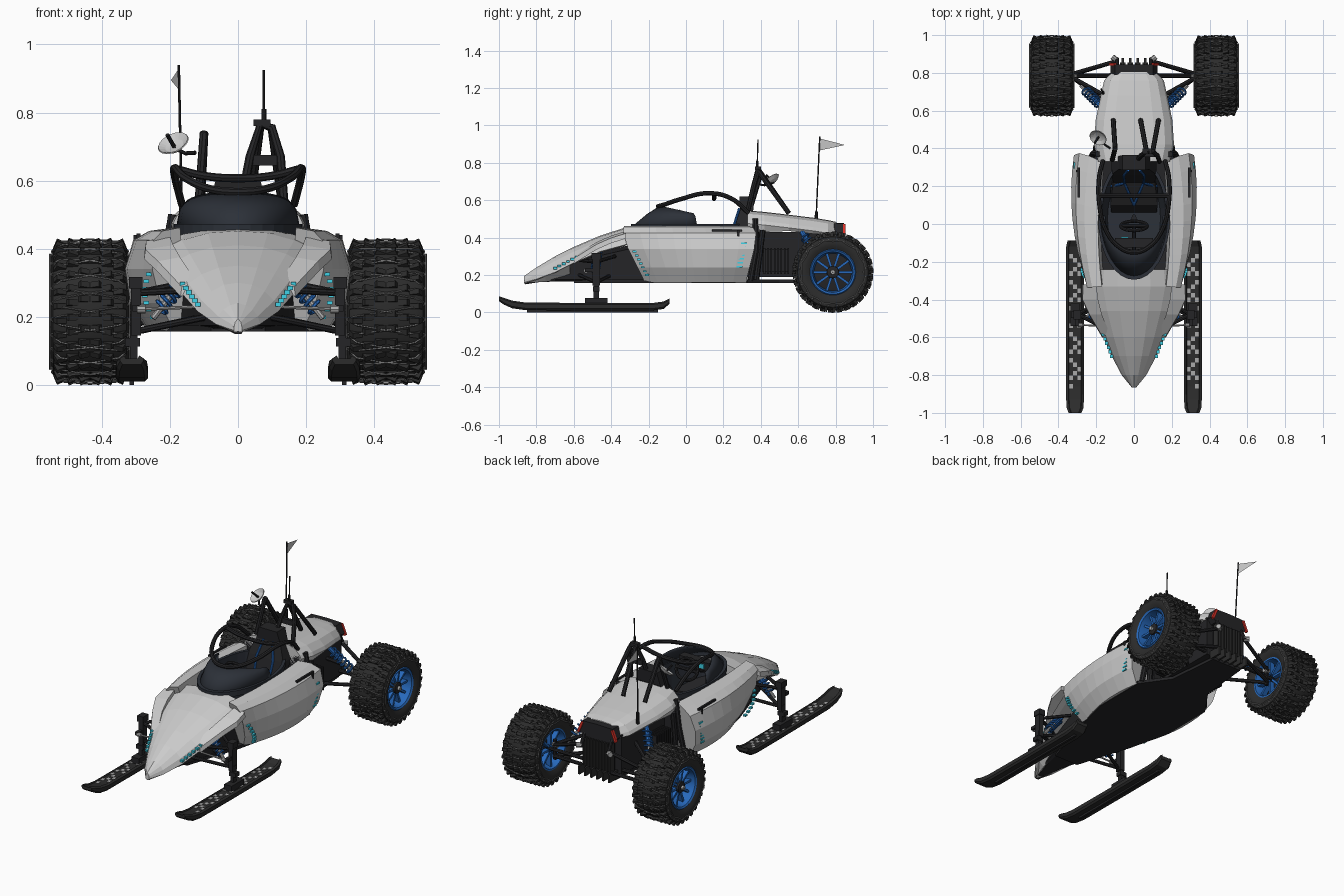
import bpy, bmesh, math
from mathutils import Vector, Matrix

if "Cube" in bpy.data.objects:
    bpy.data.objects.remove(bpy.data.objects["Cube"])
pi, sin, cos = math.pi, math.sin, math.cos

def mat(name, *c):
    m = bpy.data.materials.new(name); m.diffuse_color = (*c, 1); return m
DARK, RUBBER, SHADE = mat("dark", .018, .018, .02), mat("rubber", .025, .025, .025), mat("tub", .025, .03, .04)
BLUE, CYAN, RED = mat("blue", .02, .14, .5), mat("cyan", .05, .65, .8), mat("red", .7, .03, .02)
STEEL, CHAIN = mat("steel", .4, .4, .4), mat("chain", .2, .2, .2)

def finish(o, m=None, sym=False, smooth=True):
    if m: o.data.materials.append(m)
    if smooth:
        bpy.ops.object.select_all(action='DESELECT')
        o.select_set(True); bpy.context.view_layer.objects.active = o
        bpy.ops.object.shade_smooth_by_angle(angle=math.radians(35))
    if sym:
        o.modifiers.new("mirror", 'MIRROR').use_clip = False
    return o

def mesh(name, verts, faces, m=None, sym=False, smooth=False):
    me = bpy.data.meshes.new(name); me.from_pydata([tuple(v) for v in verts], [], faces)
    bm = bmesh.new(); bm.from_mesh(me)
    bmesh.ops.recalc_face_normals(bm, faces=bm.faces); bm.to_mesh(me); bm.free()
    o = bpy.data.objects.new(name, me); bpy.context.collection.objects.link(o)
    return finish(o, m, sym, smooth)

def loft(name, rings, m=None, sym=False, smooth=False, caps=True, closed=True):
    n = len(rings[0]); k = n if closed else n - 1
    f = [(i*n+j, i*n+(j+1) % n, (i+1)*n+(j+1) % n, (i+1)*n+j) for i in range(len(rings)-1) for j in range(k)]
    if caps: f += [tuple(range(n)), tuple(range((len(rings)-1)*n, len(rings)*n))]
    return mesh(name, [p for r in rings for p in r], f, m, sym, smooth)

def boxes(name, items, m=None, sym=False):
    # many boxes in one object: (centre, size, rotation matrix or None)
    v, f = [], []
    for c, s, r in items:
        b = len(v)
        for x in (-.5, .5):
            for y in (-.5, .5):
                for z in (-.5, .5):
                    p = Vector((x*s[0], y*s[1], z*s[2]))
                    v.append(Vector(c) + (r @ p if r else p))
        f += [tuple(b+i for i in q) for q in ((0,1,3,2),(4,6,7,5),(0,4,5,1),(2,3,7,6),(0,2,6,4),(1,5,7,3))]
    return mesh(name, v, f, m, sym)

def tubes(name, paths, r, m=None, sym=False, cyclic=False, curved=False, res=2):
    cu = bpy.data.curves.new(name, 'CURVE'); cu.dimensions = '3D'
    cu.bevel_depth, cu.bevel_resolution, cu.use_fill_caps, cu.resolution_u = r, res, True, 6
    for p in paths:
        s = cu.splines.new('BEZIER' if curved else 'POLY')
        (s.bezier_points if curved else s.points).add(len(p)-1)
        for i, q in enumerate(p):
            if curved:
                b = s.bezier_points[i]; b.co = q; b.handle_left_type = b.handle_right_type = 'AUTO'
            else: s.points[i].co = (*q, 1)
        s.use_cyclic_u = cyclic
    o = bpy.data.objects.new(name, cu); bpy.context.collection.objects.link(o)
    bpy.ops.object.select_all(action='DESELECT'); o.select_set(True)
    bpy.context.view_layer.objects.active = o
    bpy.ops.object.convert(target='MESH')
    return finish(bpy.context.object, m, sym)

WC = Vector((.435, .785, .215))                       # rear wheel centre
def polar(x, r, a): return WC + Vector((x, r*cos(a), r*sin(a)))
def lathe(name, prof, m, seg=48, closed=False):
    n = len(prof)
    rings = [[polar(x, r, 2*pi*i/seg) for x, r in prof] for i in range(seg+1)]
    return loft(name, rings, m, True, True, False, closed)

def full(half, y):                                    # half section -> full ring
    return [(x, y, z) for x, z in half] + [(-x, y, z) for x, z in half[-2:0:-1]]

# hood and dark keel beneath it
hood = [(-.865,.012,.195,.16), (-.8,.065,.24,.178), (-.7,.118,.30,.215), (-.6,.162,.35,.265),
        (-.46,.215,.41,.325), (-.33,.25,.452,.36), (-.24,.24,.462,.40)]
loft("hood", [full([(0,t),(.35*w,t-.006),(.66*w,t-.3*(t-l)),(.9*w,t-.62*(t-l)),(w,l),(.85*w,l-.006),(0,l-.003)], y) for y,w,t,l in hood])
keel = [(-.86,.01,.17,.158), (-.7,.06,.24,.165), (-.56,.10,.30,.165), (-.3,.15,.36,.16), (-.1,.2,.3,.16)]
loft("keel", [full([(0,t),(w,t-.02),(w,b+.01),(.8*w,b),(0,b)], y) for y,w,t,b in keel], DARK)
loft("nose_underside", [full([(0,t),(w,t),(.5*w,b),(0,b)], y) for y,w,t,b in
     [(-.865,.012,.17,.157), (-.75,.085,.2,.165), (-.62,.135,.26,.19)]])
# side wings over the ski suspension
loft("front_fender", [[(a,y,z),(b,y,z-.012),(b+.004,y,z-.04),(a,y,z-.03)] for y,a,b,z in
     [(-.6,.12,.165,.30), (-.48,.17,.235,.375), (-.4,.19,.272,.41), (-.32,.2,.27,.435)]], None, True)

# side pods: rows of (z, y front, y rear, x front, x middle, x rear)
rows = [(.462,-.33,.33,.17,.19,.17), (.452,-.335,.36,.222,.262,.235), (.425,-.335,.375,.248,.305,.29),
        (.34,-.31,.365,.252,.326,.318), (.24,-.26,.34,.228,.31,.3), (.16,-.22,.32,.19,.262,.25), (.165,-.22,.32,.15,.17,.16)]
def podpt(r, t):
    z, a, b, x0, x1, x2 = r
    return (x0*(1-t)*(1-2*t) + x1*4*t*(1-t) + x2*t*(2*t-1), a+(b-a)*t, z)
loft("side_pod", [[podpt(r, i/8) for r in rows] for i in range(9)], None, True)
boxes("door_handle", [((.292,.22,.438),(.012,.16,.012),None), ((.302,.28,.41),(.01,.012,.06),None)], DARK, True)
# cyan marker strips
boxes("marker_lights", [((.262+.004*i*(2.5-i*.5),-.275+.011*i,.325-.021*i),(.016,.02,.01),None) for i in range(7)] +
      [((.313-.001*i,.31-.004*i,.37-.021*i),(.016,.03,.009),None) for i in range(7)] +
      [((.118+.009*i,-.7+.023*i,.236+.012*i),(.016,.018,.012),None) for i in range(6)], CYAN, True)
# flat floor
loft("floor", [full([(0,.175),(w,.175),(w,.157),(0,.157)], y) for y,w in [(-.6,.08),(-.25,.19),(0,.25),(.33,.25),(.5,.13),(.82,.1)]], DARK)

# cockpit tub, open at the top
def oval(kx, ky, z, n=32): return [(kx*cos(2*pi*i/n), .03+ky*sin(2*pi*i/n), z) for i in range(n)]
loft("cockpit_tub", [oval(.19,.325,.44), oval(.19,.325,.472), oval(.172,.305,.472), oval(.165,.29,.3), oval(.14,.25,.19), oval(.01,.02,.185)], SHADE, caps=False)
# wrap-around windscreen
arc = [pi*(1+i/18) for i in range(19)]
w = loft("windscreen", [[(.182*cos(a), .06+.345*sin(a), .462) for a in arc],
     [(.172*cos(a), .05+.26*sin(a), .515-.02*sin(a)*.5) for a in arc],
     [(.158*cos(a), .04+.18*sin(a), .53-.04*sin(a)) for a in arc]], SHADE, smooth=True, caps=False, closed=False)
w.modifiers.new("thick", 'SOLIDIFY').thickness = .008
# halo ring and its crossbar
tubes("halo", [[(-.165,.335,.53),(-.185,.24,.61),(-.185,.12,.637),(-.15,-.03,.605),(-.08,-.12,.575),(0,-.15,.567),
      (.08,-.12,.575),(.15,-.03,.605),(.185,.12,.637),(.185,.24,.61),(.165,.335,.53)],
      [(-.185,.15,.635),(-.1,.15,.614),(0,.15,.607),(.1,.15,.614),(.185,.15,.635)]], .012, DARK, curved=True)
# seat with headrest, harness and steering wheel
loft("seat", [[(-w,y-d,z),(w,y-d,z),(w,y+.05,z),(-w,y+.05,z)] for w,y,d,z in
     [(.12,.16,.1,.19),(.125,.2,.1,.25),(.11,.24,.02,.3),(.12,.28,.02,.46),(.08,.31,.02,.55),(.06,.315,.03,.62)]], DARK)
tubes("harness", [[(.03,.285,.555),(.055,.255,.46),(.05,.215,.33),(0,.1,.275)], [(.05,.215,.33),(.12,.2,.27)]], .007, BLUE, True)
tubes("steering_wheel", [[(.07*cos(2*pi*i/24), -.01-.025*sin(2*pi*i/24), .485+.055*sin(2*pi*i/24)) for i in range(24)]], .009, DARK, cyclic=True)
tubes("steering_column", [[(0,-.01,.485),(0,-.25,.38)], [(-.07,-.01,.485),(.07,-.01,.485)]], .01, DARK)
boxes("dash_screen", [((0,-.1,.495),(.2,.05,.05),None)], DARK)
boxes("dash_display", [((-.05,-.072,.495),(.04,.006,.025),None)], CYAN)

# rear cowl
cowl = [(.33,.19,.545,.43), (.42,.212,.537,.43), (.55,.203,.522,.435), (.68,.176,.506,.42), (.76,.158,.493,.415), (.805,.118,.483,.42)]
loft("rear_cowl", [full([(0,t),(.5*w,t-.003),(.78*w,t-.018),(.95*w,t-.05),(w,t-.07),(.93*w,l),(0,l)], y) for y,w,t,l in cowl])
# tail panel with lights
loft("tail_panel", [full([(0,.478),(.1,.475),(.125,.42),(.1,.39),(0,.385)], y) for y in (.79,.845)], DARK)
boxes("tail_light", [((.112,.846,.437),(.014,.014,.07),Matrix.Rotation(-.4,3,'Y'))], RED, True)
# engine bay, side radiators, rear grille and diffuser
boxes("engine_block", [((0,.58,.31),(.26,.44,.24),None), ((0,.8,.29),(.17,.08,.2),None), ((0,.36,.33),(.36,.06,.32),None)], DARK)
boxes("radiator_fins", [((.155,.42+.018*i,.275),(.07,.009,.14),None) for i in range(8)] + [((.15,.48,.275),(.05,.14,.12),None)], DARK, True)
boxes("rear_grille", [((-.09+.02*i,.835,.3),(.009,.04,.17),None) for i in range(10)] +
      [((-.1+.04*i,.84,.19),(.012,.08,.05),None) for i in range(6)], RUBBER)
tubes("side_frame", [[(.23,.345,.17),(.215,.375,.34),(.19,.37,.5)], [(.2,.375,.17),(.2,.41,.44)]], .016, DARK, True)

# roll hoop with rear stays
tubes("roll_hoop", [[(.01,.33,.54),(.035,.36,.67),(.065,.385,.765),(.1,.385,.755),(.125,.36,.67),(.135,.33,.54)],
      [(.065,.39,.76),(.035,.55,.53)], [(.1,.39,.75),(.13,.55,.53)], [(-.1,.4,.74),(-.11,.55,.53)], [(-.1,.4,.74),(-.115,.34,.54)]], .013, DARK)
boxes("hoop_bracket", [((.07,.385,.77),(.05,.03,.02),None), ((.08,.365,.66),(.1,.02,.03),None)], DARK)
tubes("short_antenna", [[(.076,.38,.76),(.076,.385,.925)]], .0035, DARK)
tubes("antenna_base", [[(.076,.38,.76),(.076,.381,.81)]], .007, DARK)
# dish on its arm
axis = Vector((-.35,-.55,.75)).normalized().to_track_quat('Z','Y').to_matrix()
loft("dish", [[Vector((-.188,.46,.705)) + axis @ Vector((r*cos(2*pi*i/20), r*sin(2*pi*i/20), z)) for i in range(20)]
     for r, z in ((.006,-.014),(.03,-.008),(.048,.006),(.046,.009),(.028,-.003),(.004,-.008))])
tubes("dish_arm", [[(-.186,.47,.695),(-.155,.42,.68),(-.125,.4,.682)], [(-.188,.46,.7),(-.208,.43,.735)]], .006, DARK)
# flag whip
tubes("flag_pole", [[(-.165,.695,.49),(-.174,.715,.94)]], .004, DARK)
tubes("flag_pole_base", [[(-.164,.694,.47),(-.166,.698,.54)]], .009, DARK)
mesh("flag", [(-.173,.714,.93),(-.172,.711,.865),(-.197,.85,.895)], [(0,1,2)])

# tyres with tread blocks
lathe("tyre", [(-.098,.118),(-.112,.14),(-.115,.165),(-.108,.188),(-.088,.2),(0,.204),(.088,.2),(.108,.188),(.115,.165),(.112,.14),(.098,.118),(.08,.112),(-.08,.112)], RUBBER, closed=True)
tread = []
for i in range(30):
    for k, x in enumerate((-.088,-.052,-.017,.017,.052,.088)):
        a = 2*pi*(i + .25*abs(2.5-k))/30
        rot = Matrix.Rotation(a, 3, 'X') @ Matrix.Rotation(.5 if x > 0 else -.5, 3, 'Z')
        tread.append((polar(x, .202 if abs(x) < .08 else .197, a), (.03,.016,.026) if abs(x) > .08 else (.03,.018,.02), Matrix.Rotation(0,3,'X') @ Matrix.Rotation(a,3,'X') @ Matrix.Rotation(pi/2,3,'X') @ Matrix.Rotation(0,3,'Z')
                      @ Matrix.Rotation(.4 if x > 0 else -.4, 3, 'Y') @ Matrix.Rotation(-pi/2,3,'X') @ Matrix.Rotation(-pi/2,3,'X')))
boxes("tread_blocks", tread, RUBBER, True)
# snow chains: crossing zigzags over the tread plus sidewall rings
zig = []
for ph in (1, -1):
    p = []
    for i in range(24):
        s = ph*(1 if i % 2 else -1)
        for x, r, o in ((-.113,.178,-.42), (-.085,.206,-.25), (0,.2125,0), (.085,.206,.25), (.113,.178,.42)) if s > 0 else ((.113,.178,-.42), (.085,.206,-.25), (0,.2125,0), (.085*-1,.206,.25), (-.113,.178,.42)):
            p.append(polar(x, r, 2*pi*(i+o)/24))
    zig.append(p)
for x in (-.117, .117):
    zig.append([polar(x, .165 + (.01 if i % 2 else 0), 2*pi*i/24) for i in range(24)])
tubes("snow_chain", zig, .0028, CHAIN, True, cyclic=True, res=0)
# rims, spokes and hubs
lathe("rim", [(.1,.124),(.106,.118),(.1,.108),(.04,.1),(-.06,.1),(-.1,.112),(-.1,.122)], BLUE)
lathe("rim_disc", [(.035,.105),(.045,.04),(.045,.001)], DARK)
lathe("inner_disc", [(-.04,.105),(-.06,.05),(-.06,.001)], DARK)
def spoke(i, x, n): return (polar(x,.066,2*pi*i/n), (.03,.085,.013), Matrix.Rotation(2*pi*i/n,3,'X'))
boxes("spokes_outer", [spoke(i,.06,10) for i in range(10)], BLUE, True)
boxes("spokes_inner", [spoke(i,-.07,8) for i in range(8)], BLUE, True)
lathe("hub", [(.05,.034),(.085,.032),(.09,.018),(.09,.001)], DARK, 20)
lathe("hub_nut", [(.088,.013),(.102,.012),(.103,.001)], STEEL, 12)

# rear suspension arms
tubes("rear_arms", [[(.1,.86,.34),(.325,.795,.25)], [(.12,.66,.34),(.325,.775,.25)], [(.1,.86,.22),(.33,.79,.18)], [(.12,.62,.2),(.33,.78,.18)],
      [(.09,.83,.42),(.09,.875,.33)], [(.08,.785,.215),(.37,.785,.215)], [(.325,.785,.16),(.325,.785,.28)]], .011, DARK, True)
tubes("rear_joints", [[(.302,.79,.25),(.335,.79,.25)], [(.09,.865,.34),(.115,.885,.34)]], .015, STEEL, True)
# ski suspension
tubes("front_arms", [[(.1,-.4,.2),(.285,-.48,.16)], [(.09,-.57,.2),(.285,-.48,.16)], [(.15,-.38,.3),(.295,-.48,.27)], [(.12,-.57,.28),(.295,-.48,.27)]], .01, DARK, True)
tubes("steering_rod", [[(.1,-.54,.23),(.29,-.535,.222)]], .005, STEEL, True)
tubes("rod_joint", [[(.272,-.535,.222),(.296,-.535,.222)]], .012, STEEL, True)
boxes("ski_upright", [((.3,-.48,.23),(.03,.04,.17),None), ((.306,-.48,.11),(.022,.03,.13),None), ((.31,-.48,.06),(.05,.12,.035),None),
      ((.3,-.48,.3),(.04,.05,.035),None), ((.3,-.51,.225),(.02,.06,.02),None), ((.31,-.48,.125),(.045,.035,.025),None)], DARK, True)
# coil-over shocks: spring helix round a rod
def shock(name, a, b, R, turns=6):
    a, b = Vector(a), Vector(b); q = (b-a).to_track_quat('Z','Y'); L = (b-a).length; n = turns*10
    tubes(name+"_spring", [[a + q @ Vector((R*cos(2*pi*i/10), R*sin(2*pi*i/10), L*(.12+.7*i/n))) for i in range(n+1)]], .0055, BLUE, True, res=1)
    tubes(name+"_rod", [[a, b]], .009, STEEL, True)
    tubes(name+"_body", [[a, a+(b-a)*.45]], .014, BLUE, True)
shock("front_shock", (.14,-.47,.335), (.25,-.49,.195), .022)
shock("rear_shock", (.17,.62,.43), (.28,.73,.25), .024)

# skis with upturned ends, keel runner and pale grip tiles
prof = [(-1,.078,.06), (-.975,.07,.042), (-.93,.055,.022), (-.86,.045,.012), (-.5,.042,.01), (-.18,.042,.01), (-.12,.05,.018), (-.088,.066,.046)]
loft("ski", [[(.312-h,y,b+.01),(.312-h,y,t),(.312-h+.012,y,t+.008),(.312-h+.016,y,t),(.312+h-.016,y,t),(.312+h-.012,y,t+.008),(.312+h,y,t),(.312+h,y,b+.01),(.312+h*.8,y,b),(.312-h*.8,y,b)]
     for (y,t,b), h in zip(prof, (.034,.044,.047,.048,.048,.048,.047,.04))], RUBBER, True)
boxes("ski_runner", [((.312,-.5,.008),(.014,.7,.016),None)], DARK, True)
boxes("ski_tiles", [((.312+dx,-.86+.046*i+(.023 if dx == 0 else 0),.0435),(.02,.024,.006),None) for i in range(16) for dx in (-.022,0,.022) if (i+int(dx > 0)) % 3], STEEL, True)

for m in bpy.data.materials:
    if m.users and not m.is_grease_pencil:
        m.use_nodes = True
        m.node_tree.nodes["Principled BSDF"].inputs["Base Color"].default_value = m.diffuse_color
